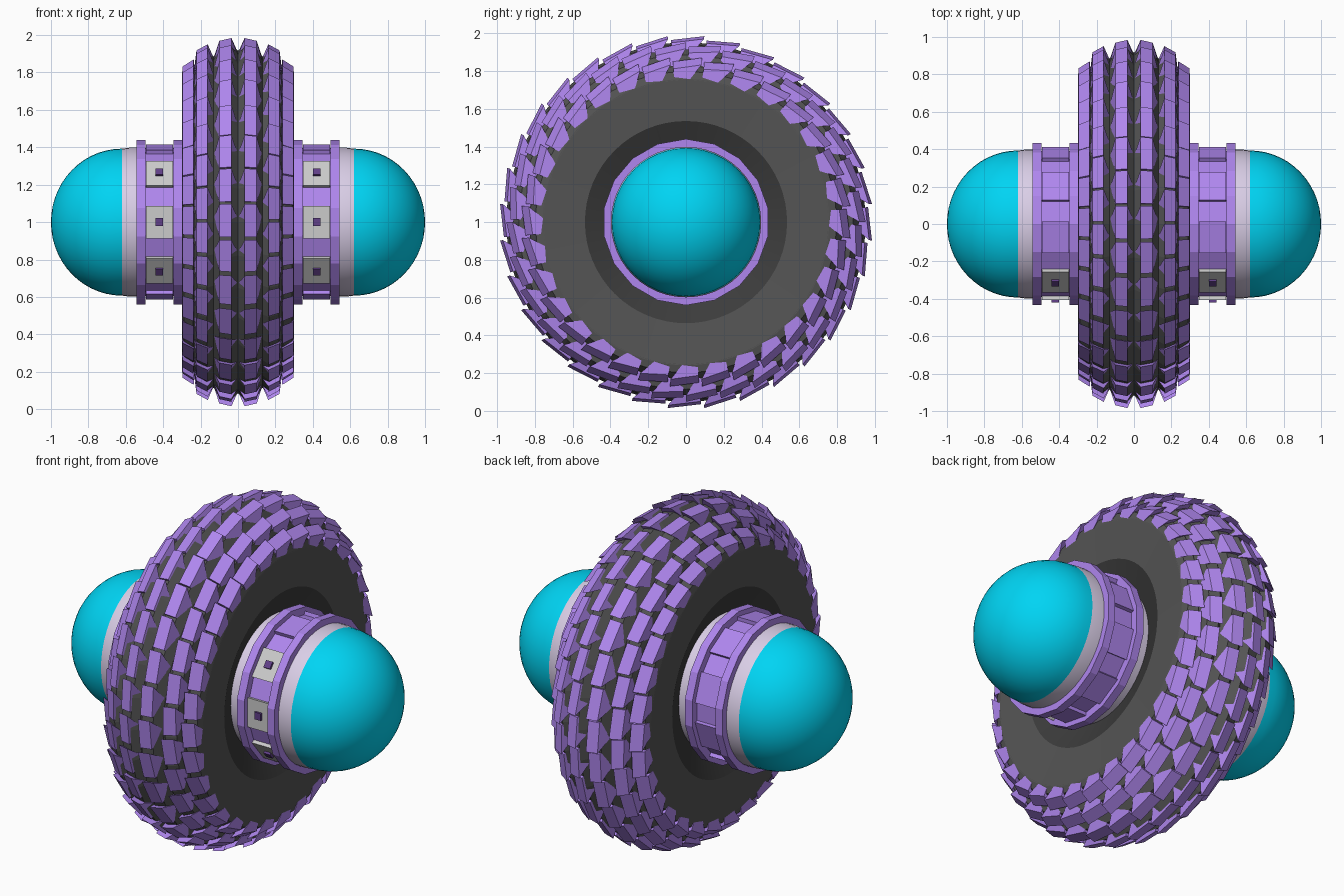
import bpy, bmesh
from math import pi, sin, cos, radians

if "Cube" in bpy.data.objects:
    bpy.data.objects.remove(bpy.data.objects["Cube"])

def material(name, rgb):
    m = bpy.data.materials.new(name)
    m.diffuse_color = (*rgb, 1)
    m.use_nodes = True
    m.node_tree.nodes["Principled BSDF"].inputs["Base Color"].default_value = m.diffuse_color
    return m

PURPLE = material("purple", (0.43, 0.24, 0.86))
DARK_PURPLE = material("dark_purple", (0.12, 0.05, 0.25))
CYAN = material("cyan", (0.0, 0.66, 0.9))
LILAC = material("lilac", (0.70, 0.62, 0.80))
RUBBER = material("rubber", (0.09, 0.09, 0.09))
HUB = material("hub_grey", (0.045, 0.045, 0.045))

def point(x, r, a):
    # a = 0 faces the front, angles run upward round the axle
    return (x, -r * cos(a), 1 + r * sin(a))

def finish(name, bm, mat=None, smooth=False):
    bmesh.ops.remove_doubles(bm, verts=bm.verts, dist=1e-5)
    bmesh.ops.recalc_face_normals(bm, faces=bm.faces)
    me = bpy.data.meshes.new(name)
    bm.to_mesh(me)
    bm.free()
    ob = bpy.data.objects.new(name, me)
    bpy.context.collection.objects.link(ob)
    if mat:
        me.materials.append(mat)
    if smooth:
        bpy.ops.object.select_all(action='DESELECT')
        bpy.context.view_layer.objects.active = ob
        ob.select_set(True)
        bpy.ops.object.shade_smooth_by_angle(angle=radians(30))
    return ob

def lathe(name, profile, n, mat, closed=False, smooth=False, start=0.0):
    bm = bmesh.new()
    rings = [[bm.verts.new(point(x, r, start + 2 * pi * i / n)) for i in range(n)]
             for x, r in profile]
    pairs = list(zip(rings, rings[1:])) + ([(rings[-1], rings[0])] if closed else [])
    for p, q in pairs:
        for i in range(n):
            j = (i + 1) % n
            bm.faces.new((p[i], p[j], q[j], q[i]))
    return finish(name, bm, mat, smooth)

def hexa(bm, v):
    v = [bm.verts.new(c) for c in v]
    for f in ((0, 1, 2, 3), (4, 5, 6, 7), (0, 1, 5, 4), (1, 2, 6, 5), (2, 3, 7, 6), (3, 0, 4, 7)):
        bm.faces.new([v[i] for i in f])

def curved_box(bm, x0, x1, r0, r1, a0, a1):
    hexa(bm, [point(x, r, a) for r in (r0, r1)
              for x, a in ((x0, a0), (x1, a0), (x1, a1), (x0, a1))])

# Ridged tyre carcass
half = [(0, .915), (.035, .955), (.10, .942), (.13, .885), (.165, .915),
        (.22, .885), (.235, .82), (.24, .83), (.29, .80), (.30, .755)]
lathe("tyre", [(-x, r) for x, r in half[:0:-1]] + half, 32, RUBBER)

# Tread rows: (x inner, x outer, top radius inner/outer, base x inner/outer, base radius inner/outer)
N = 32
ROWS = [(.035, .10, .983, .968, .004, .128, .915, .885),
        (.162, .222, .945, .912, .132, .234, .885, .825),
        (.237, .297, .868, .83, .232, .300, .82, .757)]
for k, (xi, xo, ri, ro, bi, bo, qi, qo) in enumerate(ROWS):
    for s in (-1, 1):
        bm = bmesh.new()
        for i in range(N):
            c = 2 * pi * (i + (k % 2) * .5) / N
            a0, a1 = c - .42 * 2 * pi / N, c + .50 * 2 * pi / N
            # raised, flared leading end; low, narrow trailing end
            lead_base = [point(s * bi, qi, a1 - .07), point(s * bo, qo, a1 - .07)]
            trail_base = [point(s * xo, ro - .06, a0), point(s * xi, ri - .06, a0)]
            lead_top = [point(s * xi, ri + .006, a1), point(s * xo, ro + .006, a1)]
            trail_top = [point(s * xo, ro - .016, a0), point(s * xi, ri - .016, a0)]
            hexa(bm, lead_base + trail_base + lead_top + trail_top)
        finish(f"tread_row_{k + 1}_{'right' if s > 0 else 'left'}", bm, PURPLE)

# Both sides: sidewall, hub, collar, panels and dome
for s, side in ((-1, "left"), (1, "right")):
    def turn(name, prof, n, mat, **kw):
        return lathe(f"{name}_{side}", [(s * x, r) for x, r in prof], n, mat, **kw)

    turn("sidewall", [(.30, .758), (.285, .535)], 64, RUBBER, smooth=True)
    turn("hub_recess", [(.285, .535), (.22, .38)], 64, HUB, smooth=True)

    for nm, x0, x1 in (("inner", .297, .345), ("outer", .495, .542)):
        turn(f"flange_{nm}", [(x0, .38), (x0, .44), (x1, .44), (x1, .38)], 18, PURPLE,
             closed=True, start=radians(10))
    turn("collar", [(.34, .395), (.50, .395)], 18, PURPLE, start=radians(10))

    # Raised panels round the collar, the front three are grey with a stud
    light, purple, studs = bmesh.new(), bmesh.new(), bmesh.new()
    for i in range(9):
        a = radians(40 * i)
        front = i in (0, 1, 8)
        w = radians(12)
        curved_box(light if front else purple, s * .347, s * .493, .37, .415, a - w, a + w)
        if front:
            curved_box(studs, s * .40, s * .442, .39, .42, a - .05, a + .05)
    finish("grey_panels_" + side, light)
    finish("purple_panels_" + side, purple, PURPLE)
    finish("panel_studs_" + side, studs, DARK_PURPLE)

    turn("axle_sleeve", [(.22, .385), (.535, .385), (.535, .398), (.58, .398), (.62, .393)],
         48, LILAC, smooth=True)
    dome = [(.62 + .38 * sin(t), max(.393 * cos(t), 1e-6))
            for t in (pi / 2 * j / 14 for j in range(15))]
    turn("dome", dome, 48, CYAN, smooth=True)
